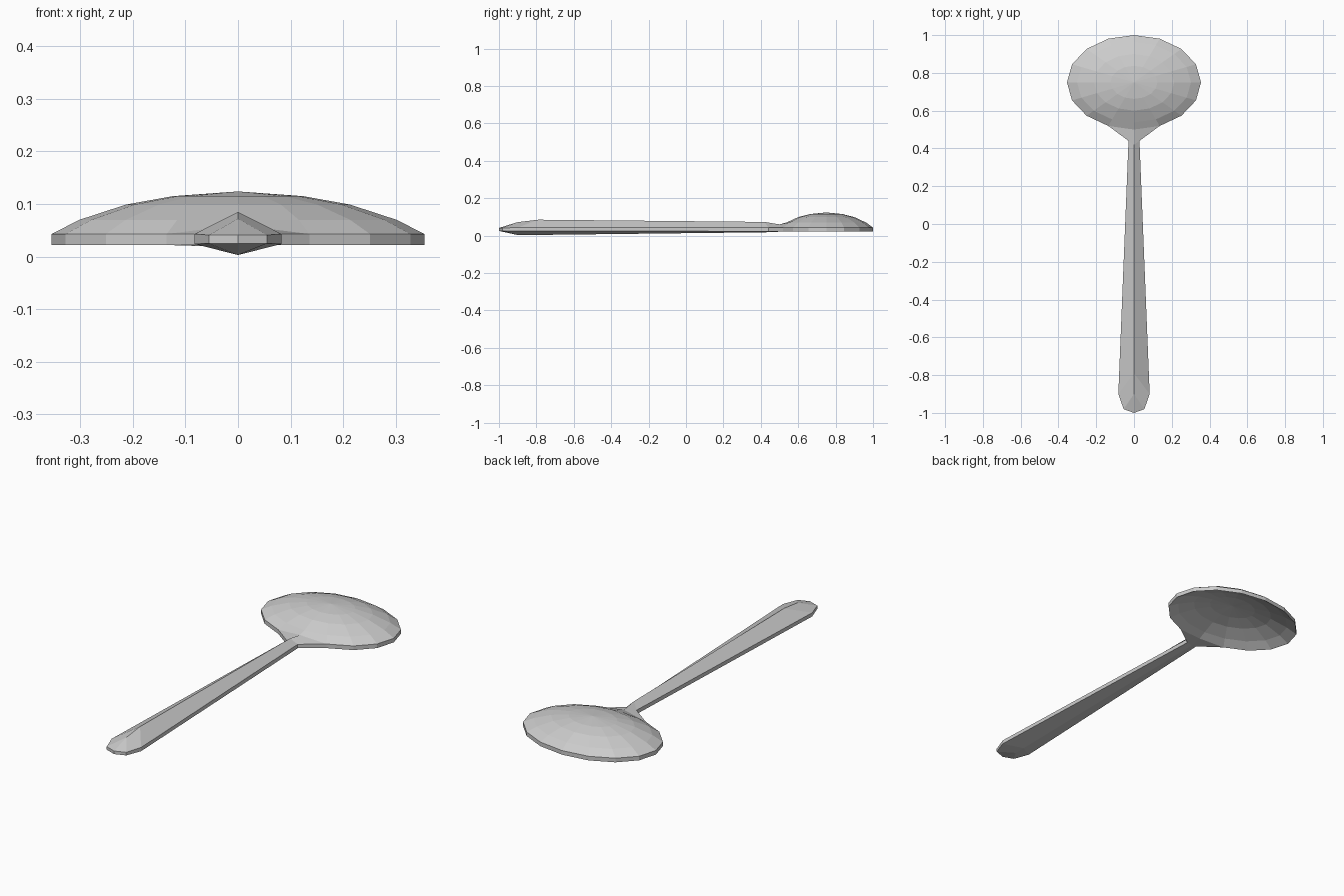
import bpy, bmesh, math

if "Cube" in bpy.data.objects:
    bpy.data.objects.remove(bpy.data.objects["Cube"])


def finish(bm, name):
    bmesh.ops.remove_doubles(bm, verts=bm.verts[:], dist=0.0005)
    bmesh.ops.recalc_face_normals(bm, faces=bm.faces[:])
    me = bpy.data.meshes.new(name)
    bm.to_mesh(me)
    bm.free()
    ob = bpy.data.objects.new(name, me)
    bpy.context.collection.objects.link(ob)
    return ob


# Bowl: shallow oval dome and a matching hollow underside, joined by the rim
N, THICK, FRONT = 16, 0.021, 12
profile = [(1.0, 0.043), (0.85, 0.070), (0.60, 0.099), (0.35, 0.115)]
bm = bmesh.new()
rims = []
for side in (0, 1):
    rings = []
    for r, z in profile:
        ring = []
        for i in range(N):
            a = 2 * math.pi * i / N
            x, y, h = 0.355 * r * math.cos(a), 0.75 + 0.25 * r * math.sin(a), z - side * THICK
            if r == 1.0 and i == FRONT:   # where the neck meets the bowl
                h = 0.030 if side else 0.060
            ring.append(bm.verts.new((x, y, h)))
        rings.append(ring)
    apex = bm.verts.new((0, 0.75, 0.124 - side * THICK))
    for i in range(N):
        j = (i + 1) % N
        for a, b in zip(rings, rings[1:]):
            bm.faces.new((a[i], a[j], b[j], b[i]))
        bm.faces.new((rings[-1][i], rings[-1][j], apex))
    rims.append(rings[0])
for i in range(N):
    if i not in (FRONT - 1, FRONT):       # rim stays open at the neck
        j = (i + 1) % N
        bm.faces.new((rims[0][i], rims[1][i], rims[1][j], rims[0][j]))
finish(bm, "bowl")

# Handle: six-sided ridged bar, from the rounded tip to the flared neck
# edge y, edge half width, edge top z, edge bottom z, ridge y, ridge z, keel y, keel z
stations = [
    (-0.98, 0.055, 0.041, 0.025, -0.90, 0.072, -0.90, 0.003),
    (-0.90, 0.083, 0.043, 0.024, -0.79, 0.085, -0.84, 0.003),
    (0.44, 0.029, 0.043, 0.023, 0.42, 0.073, 0.44, 0.018),
    (0.519, 0.1358, 0.043, 0.022, 0.50, 0.060, 0.50, 0.030),
]
bm = bmesh.new()
loops = []
for y, w, hi, lo, ry, rz, ky, kz in stations:
    pts = [(0, ry, rz), (w, y, hi), (w, y, lo), (0, ky, kz), (-w, y, lo), (-w, y, hi)]
    loops.append([bm.verts.new(p) for p in pts])
for a, b in zip(loops, loops[1:]):
    for i in range(6):
        j = (i + 1) % 6
        bm.faces.new((a[i], a[j], b[j], b[i]))
# Rounded tip closed onto a short upright edge
top, low = bm.verts.new((0, -1, 0.041)), bm.verts.new((0, -1, 0.025))
tip = [top, top, low, low, low, top]
for i in range(6):
    j = (i + 1) % 6
    face = [loops[0][i], loops[0][j], tip[j]]
    if tip[i] is not tip[j]:
        face.append(tip[i])
    bm.faces.new(face)
finish(bm, "handle")
